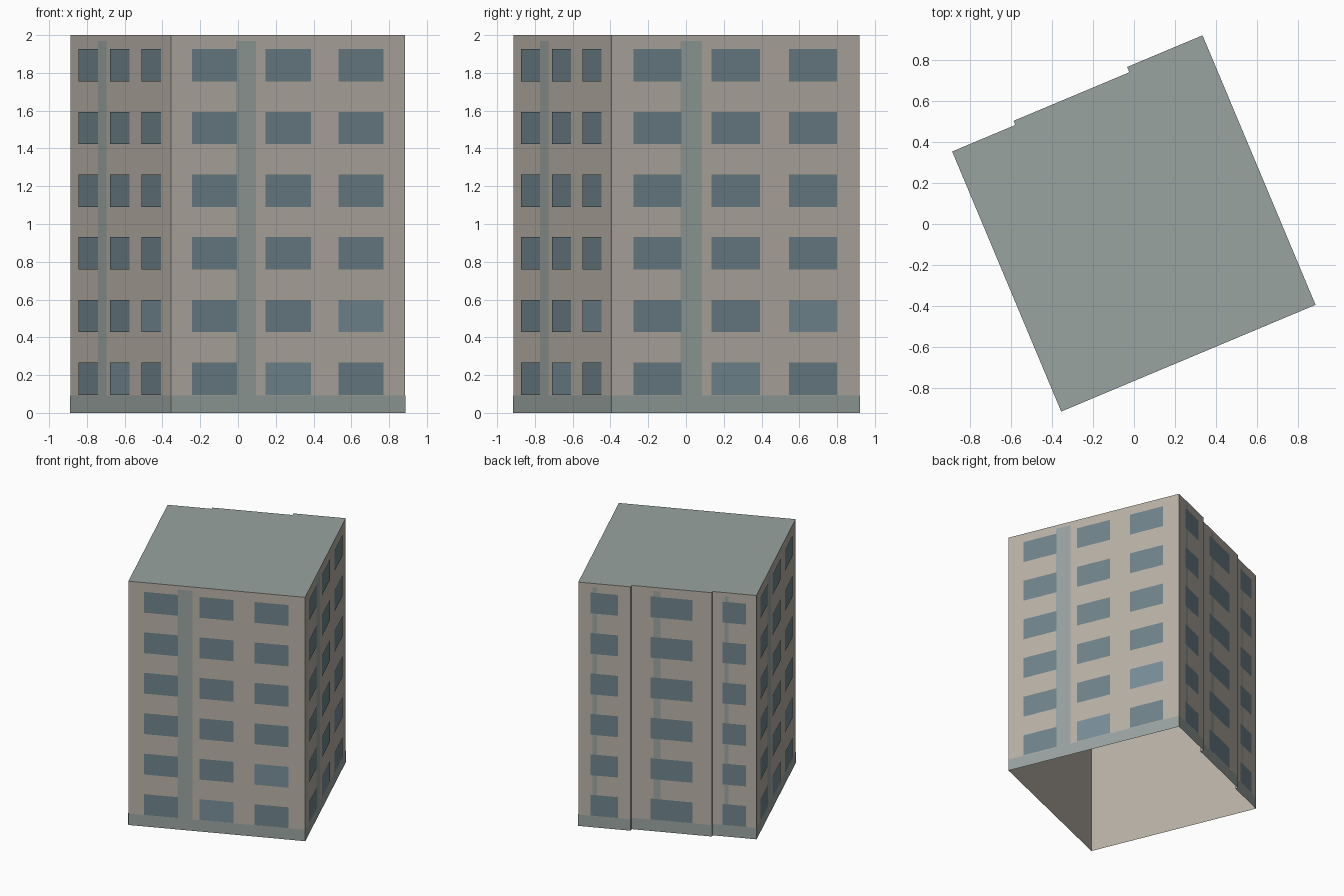
import bpy, bmesh, math
from mathutils import Matrix, Vector

if "Cube" in bpy.data.objects:
    bpy.data.objects.remove(bpy.data.objects["Cube"])

TURN = Matrix.Rotation(math.radians(22.75), 2)
HEIGHT = 2.0

# Footprint, counter-clockwise, before turning; the back has two small steps
PLAN = [(-0.681, -0.706), (0.664, -0.706), (0.664, 0.719), (0.265, 0.719),
        (0.265, 0.691), (-0.347, 0.691), (-0.347, 0.669), (-0.681, 0.669)]
POINTS = [TURN @ Vector(p) for p in PLAN]
SIDES = list(zip(POINTS, POINTS[1:] + POINTS[:1]))


def material(name, rgb):
    m = bpy.data.materials.new(name)
    m.diffuse_color = (*rgb, 1)
    m.use_nodes = True
    m.node_tree.nodes["Principled BSDF"].inputs["Base Color"].default_value = m.diffuse_color
    return m


WALL = material("wall_beige", (0.48, 0.44, 0.385))
TRIM = material("trim_grey", (0.32, 0.37, 0.355))
GLASS = material("glass_blue", (0.16, 0.23, 0.26))
PALE = material("glass_pale", (0.19, 0.27, 0.315))


def build(name, faces, mats):
    """Make an object from (corner list, material index) pairs."""
    bm = bmesh.new()
    for corners, index in faces:
        f = bm.faces.new([bm.verts.new(c) for c in corners])
        f.material_index = index
    bmesh.ops.remove_doubles(bm, verts=bm.verts, dist=1e-5)
    me = bpy.data.meshes.new(name)
    bm.to_mesh(me)
    bm.free()
    for m in mats:
        me.materials.append(m)
    ob = bpy.data.objects.new(name, me)
    bpy.context.collection.objects.link(ob)
    return ob


def panel(side, s0, s1, z0, z1, lift=0.0):
    """Quad on a wall: s runs 0-1 left to right seen from outside."""
    a, b = side
    d = (b - a).normalized()
    out = Vector((d.y, -d.x)) * lift
    p, q = a.lerp(b, s0) + out, a.lerp(b, s1) + out
    return [(p.x, p.y, z0), (q.x, q.y, z0), (q.x, q.y, z1), (p.x, p.y, z1)]


# Open-bottomed shell and flat roof
build("walls", [(panel(s, 0, 1, 0, HEIGHT), 0) for s in SIDES], [WALL])
build("roof", [([(p.x, p.y, HEIGHT) for p in POINTS], 0)], [TRIM])

# Plinth band around the foot
build("plinth", [(panel(s, 0, 1, 0, 0.093, 0.002), 0) for s in SIDES], [TRIM])

# Vertical strips and six rows of windows; narrow back bays have one column
THREE = [(0.088, 0.281), (0.402, 0.596), (0.714, 0.907)]
ONE = [(0.236, 0.762)]
strips, windows = [], []
for side in SIDES:
    width = (side[1] - side[0]).length
    if width < 0.1:
        continue
    strips.append((panel(side, 0.277, 0.363, 0.093, 1.97, 0.002), 0))
    columns = THREE if width > 1 else ONE
    for row in range(6):
        z = 0.095 + row * 0.332
        for col, (s0, s1) in enumerate(columns):
            pale = (row, col) in ((0, 1), (1, 2))
            windows.append((panel(side, s0, s1, z, z + 0.171, 0.004), int(pale)))
build("wall_strips", strips, [TRIM])
build("windows", windows, [GLASS, PALE])
